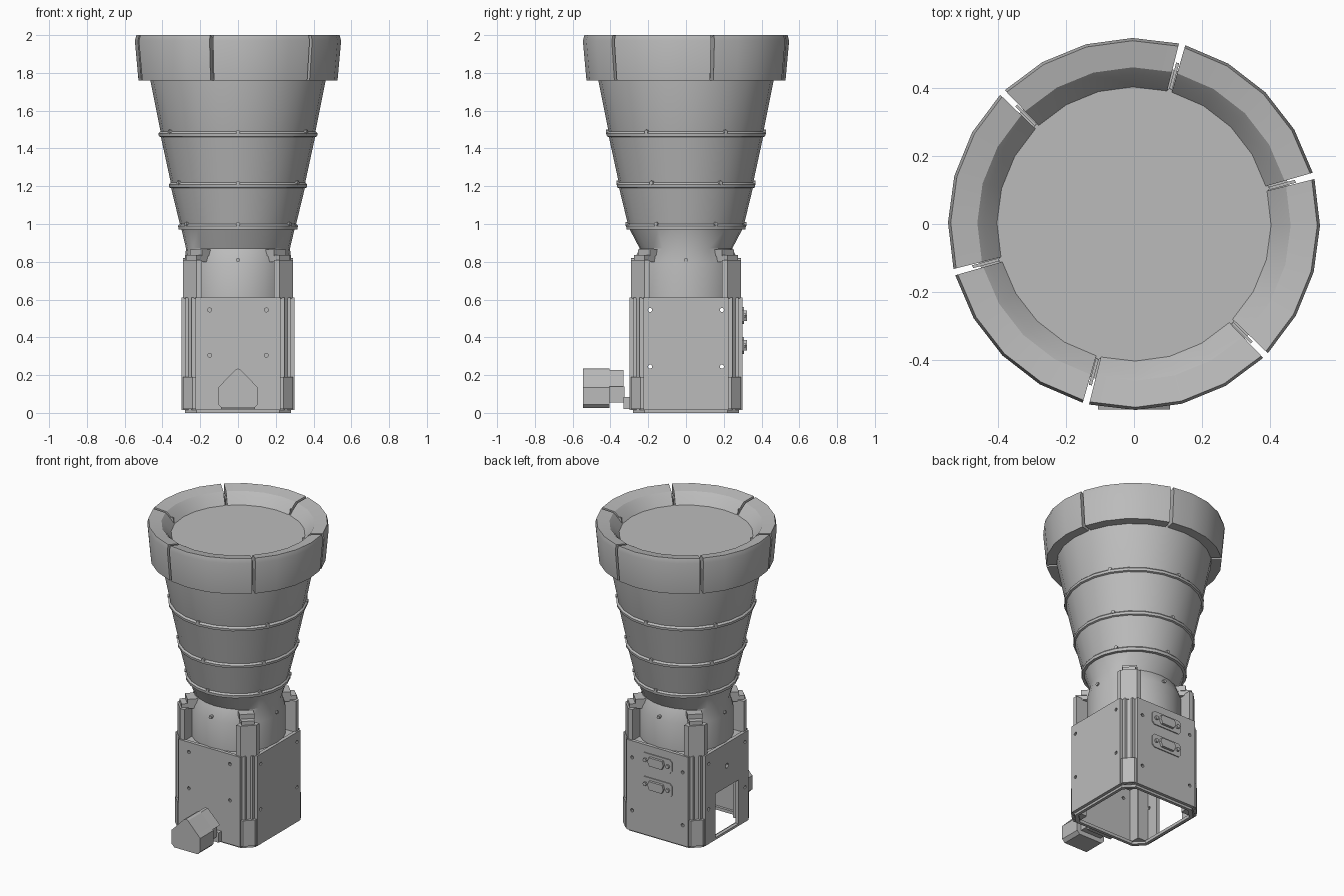
import bpy, bmesh, math
from mathutils import Matrix, Vector

cube = bpy.data.objects.get("Cube")
if cube:
    bpy.data.objects.remove(cube, do_unlink=True)

grey = bpy.data.materials.new("plain grey")
grey.use_nodes = True
GREY = (0.5, 0.5, 0.5, 1)
grey.diffuse_color = GREY
grey.node_tree.nodes["Principled BSDF"].inputs["Base Color"].default_value = GREY


def finish(name, bm, turn=0, smooth=False):
    """Turn a bmesh into an object, rotated about the vertical axis."""
    bmesh.ops.recalc_face_normals(bm, faces=bm.faces)
    bm.transform(Matrix.Rotation(math.radians(turn), 4, 'Z'))
    mesh = bpy.data.meshes.new(name)
    bm.to_mesh(mesh)
    bm.free()
    mesh.materials.append(grey)
    ob = bpy.data.objects.new(name, mesh)
    bpy.context.collection.objects.link(ob)
    if smooth:
        bpy.ops.object.select_all(action='DESELECT')
        ob.select_set(True)
        bpy.context.view_layer.objects.active = ob
        bpy.ops.object.shade_smooth_by_angle(angle=math.radians(28))
    return ob


def add_prism(bm, pts, lo, hi, axis='Z'):
    """Extrude a closed outline along Z, or along Y for an (x, z) outline."""
    def place(p, c):
        return (p[0], p[1], c) if axis == 'Z' else (p[0], c, p[1])
    a = [bm.verts.new(place(p, lo)) for p in pts]
    b = [bm.verts.new(place(p, hi)) for p in pts]
    bm.faces.new(a)
    bm.faces.new(b)
    n = len(pts)
    for i in range(n):
        j = (i + 1) % n
        bm.faces.new((a[i], a[j], b[j], b[i]))


def prism(name, pts, lo, hi, axis='Z', turn=0):
    bm = bmesh.new()
    add_prism(bm, pts, lo, hi, axis)
    return finish(name, bm, turn)


def rect(x0, x1, y0, y1):
    return [(x0, y0), (x1, y0), (x1, y1), (x0, y1)]


def disc(x, y, r, n=10):
    return [(x + r * math.cos(math.tau * i / n), y + r * math.sin(math.tau * i / n)) for i in range(n)]


def sweep(name, profile, start, end, steps, closed_profile, squash=None):
    """Revolve an (r, z) profile; a full turn closes on itself."""
    bm = bmesh.new()
    full = end - start >= 360
    rings = []
    for i in range(steps if full else steps + 1):
        a = math.radians(start + (end - start) * i / steps)
        rings.append([bm.verts.new((r * math.cos(a), r * math.sin(a) * (squash(z) if squash else 1), z))
                      for r, z in profile])
    n = len(profile)
    for i in range(steps):
        a, b = rings[i], rings[(i + 1) % len(rings)]
        for j in range(n if closed_profile else n - 1):
            k = (j + 1) % n
            bm.faces.new((a[j], b[j], b[k], a[k]))
    if full and not closed_profile:
        bm.faces.new([r[0] for r in rings])
        bm.faces.new([r[-1] for r in rings])
    elif not full:
        bm.faces.new(rings[0])
        bm.faces.new(rings[-1])
    return finish(name, bm, smooth=True)


# Side panels with screw holes and a doorway
def panel(name, turn, holes, openings=()):
    ob = prism(name, rect(-0.225, 0.225, -0.3, -0.277), 0.015, 0.61, turn=turn)
    bm = bmesh.new()
    for x, z, r in holes:
        add_prism(bm, disc(x, z, r), -0.4, -0.2, 'Y')
    for o in openings:
        add_prism(bm, rect(*o), -0.4, -0.2, 'Y')
    cutter = finish("panel_cutter", bm, turn)
    cutter.hide_render = True
    mod = ob.modifiers.new("holes", 'BOOLEAN')
    mod.object = cutter
    mod.solver = 'EXACT'
    bpy.context.view_layer.objects.active = ob
    bpy.ops.object.modifier_apply(modifier=mod.name)
    bpy.data.objects.remove(cutter, do_unlink=True)


def four(x, low, high):
    return [(s * x, z, 0.011) for s in (-1, 1) for z in (low, high)]


panel("front_panel", 0, four(0.15, 0.305, 0.545))
panel("left_panel", 90, four(0.19, 0.245, 0.545))
panel("back_panel", 180, four(0.185, 0.15, 0.5))
panel("right_panel", 270, four(0.19, 0.245, 0.545) + [(0, 0.46, 0.016)],
      [(-0.12, 0.12, 0.03, 0.32)])

# Corner posts, feet and clips
post = [(0.205, 0.2), (0.277, 0.2), (0.277, 0.245), (0.262, 0.245), (0.245, 0.262),
        (0.245, 0.277), (0.2, 0.277), (0.2, 0.205)]
collar = [(0.19, 0.19), (0.29, 0.19), (0.29, 0.22), (0.22, 0.29), (0.19, 0.29)]
foot = [(0.225, 0.225), (0.292, 0.225), (0.292, 0.24), (0.24, 0.292), (0.225, 0.292)]
for k in range(4):
    prism("corner_post", post, 0.015, 0.61, turn=90 * k)
    prism("corner_collar", collar, 0.605, 0.81, turn=90 * k)
    prism("corner_foot", foot, 0.02, 0.19, turn=90 * k)
    prism("collar_clip", rect(0.25, 0.35, -0.04, 0.04), 0.8, 0.835, turn=45 + 90 * k)
    prism("collar_tab", rect(0.25, 0.315, -0.045, 0.045), 0.83, 0.865, turn=45 + 90 * k)

# Base frame and deck
octagon = [(sx * a, sy * b) for sx, sy, a, b in
           ((1, -1, .22, .28), (1, -1, .28, .22), (1, 1, .28, .22), (1, 1, .22, .28),
            (-1, 1, .22, .28), (-1, 1, .28, .22), (-1, -1, .28, .22), (-1, -1, .22, .28))]
prism("deck", octagon, 0.585, 0.605)
bm = bmesh.new()
rings = [[bm.verts.new((x * s, y * s, z)) for x, y in octagon]
         for s, z in ((1, 0), (1, 0.02), (0.93, 0.02), (0.93, 0))]
for i in range(4):
    for j in range(8):
        a, b, k = rings[i], rings[(i + 1) % 4], (j + 1) % 8
        bm.faces.new((a[j], a[k], b[k], b[j]))
finish("base_frame", bm)

# Neck and stepped cone
sweep("neck", [(0.285, 0.59), (0.285, 0.79), (0.275, 0.87), (0.3, 0.975)], 0, 360, 24, False,
      lambda z: 0.89 if 0.8 < z < 0.9 else 1)
sweep("cone", [(0.29, 0.97), (0.315, 0.972), (0.317, 0.99), (0.308, 1.0), (0.354, 1.19),
               (0.364, 1.194), (0.366, 1.21), (0.356, 1.22), (0.408, 1.46), (0.419, 1.464),
               (0.421, 1.48), (0.41, 1.49), (0.468, 1.78), (0.468, 1.9)], 0, 360, 24, False)

# Bolts on the cone seams and neck
for radius, height, count in ((0.313, 1.0, 6), (0.361, 1.218, 6), (0.415, 1.488, 6), (0.283, 0.81, 4)):
    for k in range(count):
        prism("bolt", disc(0, height, 0.011, 8), -radius - 0.008, -radius + 0.015, 'Y', 360 / count * k)

# Split rim and front disc
rim = [(0.465, 1.76), (0.527, 1.76), (0.546, 1.97), (0.538, 2.0), (0.46, 1.985),
       (0.44, 1.965), (0.4, 1.915), (0.4, 1.88), (0.465, 1.88)]
for k in range(6):
    mid = 45 + 60 * k
    sweep("rim_segment", rim, mid - 29, mid + 29, 4, True)
    prism("rim_joint", rect(-0.006, 0.003, -0.49, -0.41), 1.8, 1.955, turn=105 + 60 * k)
prism("front_disc", disc(0, 0, 0.41, 24), 1.88, 1.918)

# Connectors on the back
for z in (0.357, 0.515):
    outline = [(-0.11, z - 0.03), (-0.095, z - 0.045), (0.095, z - 0.045), (0.11, z - 0.03),
               (0.11, z + 0.03), (0.095, z + 0.045), (-0.095, z + 0.045), (-0.11, z + 0.03)]
    prism("connector_plate", outline, 0.298, 0.306, 'Y')
    socket = [(-0.045, z - 0.028), (0.045, z - 0.028), (0.058, z), (0.05, z + 0.028),
              (-0.05, z + 0.028), (-0.058, z)]
    prism("connector_socket", socket, 0.3, 0.322, 'Y')
    for side in (-1, 1):
        prism("connector_screw", disc(side * 0.083, z, 0.013, 6), 0.3, 0.318, 'Y')

# Front housing and its bracket
house = [(-0.085, 0.025), (0.085, 0.025), (0.105, 0.045), (0.105, 0.135), (0.085, 0.155),
         (0.015, 0.228), (0, 0.235), (-0.015, 0.228), (-0.085, 0.155), (-0.105, 0.135), (-0.105, 0.045)]
hood = [(-0.1, 0.14), (0.1, 0.14), (0.01, 0.228), (-0.01, 0.228)]
prism("housing", house, -0.545, -0.405, 'Y')
prism("housing_hood", hood, -0.41, -0.33, 'Y')
prism("bracket_block", rect(-0.075, 0.075, 0.055, 0.14), -0.41, -0.325, 'Y')
prism("bracket_plate", rect(-0.09, 0.09, 0.02, 0.085), -0.33, -0.295, 'Y')
